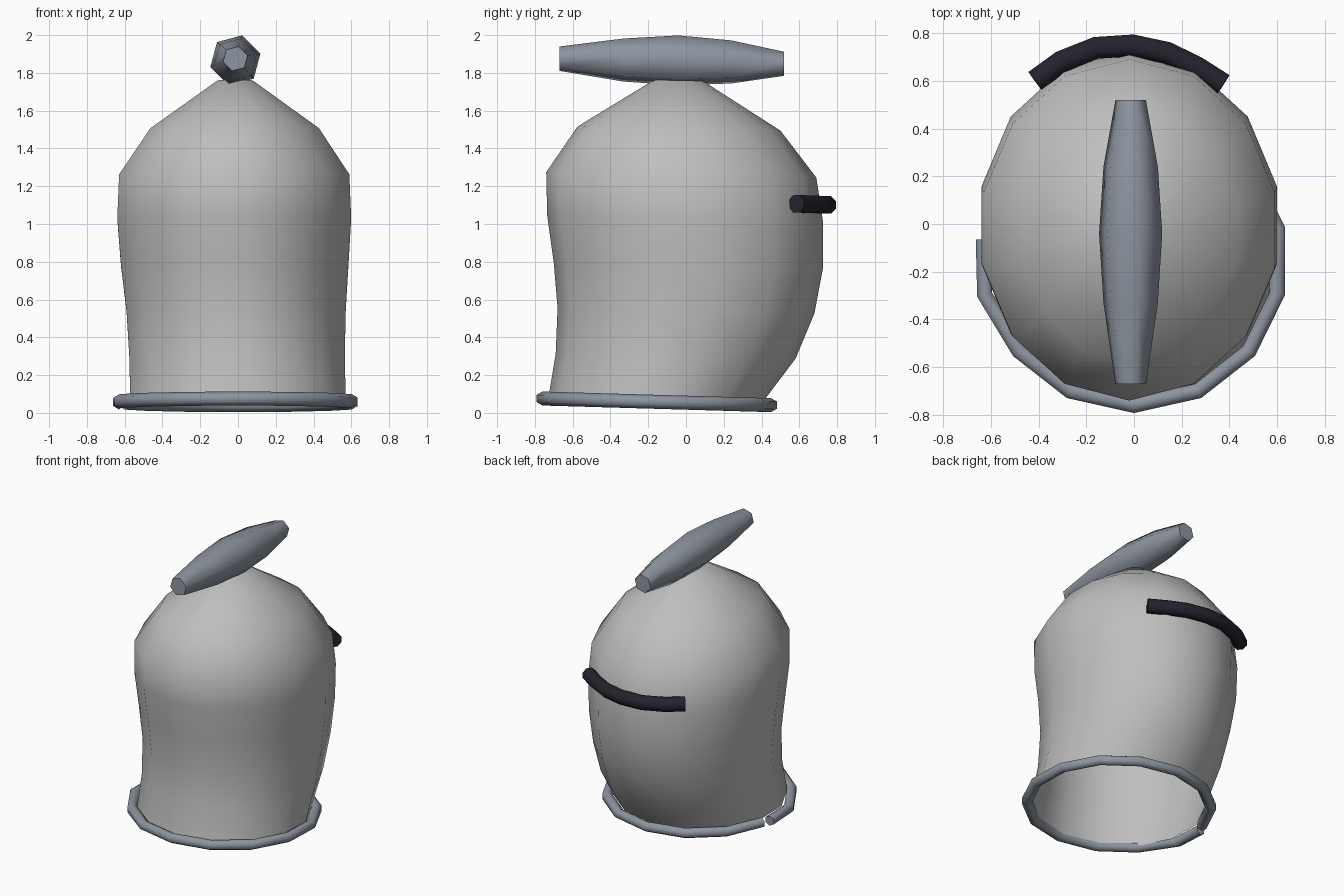
import bpy, bmesh, math
from mathutils import Vector

if "Cube" in bpy.data.objects:
    bpy.data.objects.remove(bpy.data.objects["Cube"])


def material(name, rgb):
    m = bpy.data.materials.new(name)
    m.use_nodes = True
    m.diffuse_color = (*rgb, 1)
    m.node_tree.nodes["Principled BSDF"].inputs["Base Color"].default_value = (*rgb, 1)
    return m


shell_grey = material("shell grey", (0.52, 0.52, 0.52))
trim_steel = material("blue grey steel", (0.27, 0.30, 0.35))
strap_black = material("strap black", (0.017, 0.017, 0.027))


def loft(name, rings, mat, cap_start=True, cap_end=True, sharp=75):
    """Skin a list of equal rings and shade the result smooth."""
    bm = bmesh.new()
    loops = [[bm.verts.new(p) for p in ring] for ring in rings]
    n = len(loops[0])
    for a, b in zip(loops, loops[1:]):
        for i in range(n):
            j = (i + 1) % n
            bm.faces.new((a[i], a[j], b[j], b[i]))
    if cap_start:
        bm.faces.new(loops[0][::-1])
    if cap_end:
        bm.faces.new(loops[-1])
    bmesh.ops.recalc_face_normals(bm, faces=bm.faces)
    mesh = bpy.data.meshes.new(name)
    bm.to_mesh(mesh)
    bm.free()
    mesh.materials.append(mat)
    ob = bpy.data.objects.new(name, mesh)
    bpy.context.collection.objects.link(ob)
    bpy.context.view_layer.objects.active = ob
    for o in bpy.context.selected_objects:
        o.select_set(False)
    ob.select_set(True)
    bpy.ops.object.shade_smooth_by_angle(angle=math.radians(sharp))
    return ob


def tube(name, path, radius, sides, mat):
    """Sweep an upright polygon section along a path."""
    path = [Vector(p) for p in path]
    rings = []
    for i, p in enumerate(path):
        along = path[min(i + 1, len(path) - 1)] - path[max(i - 1, 0)]
        along.normalize()
        out = along.cross(Vector((0, 0, 1))).normalized()
        up = out.cross(along)
        angles = [math.tau * (k + 0.5) / sides for k in range(sides)]
        rings.append([p + (out * math.cos(a) + up * math.sin(a)) * radius for a in angles])
    return loft(name, rings, mat)


# Shell: height, front y, back y, left x, right x of each slightly tilted ring
SEGMENTS = 14
profile = [
    (0.06, -0.73, 0.40, -0.585, 0.585),
    (0.30, -0.69, 0.58, -0.59, 0.58),
    (0.54, -0.68, 0.68, -0.605, 0.585),
    (0.78, -0.70, 0.725, -0.635, 0.60),
    (1.03, -0.735, 0.725, -0.655, 0.615),
    (1.26, -0.74, 0.69, -0.645, 0.605),
    (1.505, -0.575, 0.50, -0.475, 0.44),
    (1.76, -0.17, 0.09, -0.11, 0.08),
]
rings = []
for z, y0, y1, x0, x1 in profile:
    ring = []
    for k in range(SEGMENTS):
        a = math.tau * k / SEGMENTS
        dy = (y1 - y0) / 2 * math.cos(a)
        x = (x0 + x1) / 2 + (x1 - x0) / 2 * math.sin(a)
        ring.append((x, (y0 + y1) / 2 + dy, z - 0.02 * dy))
    rings.append(ring)
loft("helmet_shell", rings, shell_grey, cap_start=False)

# Rolled rim: an open loop whose last end laps over the first
path = []
for k in range(SEGMENTS + 1):
    a = math.tau * (k + 4) / SEGMENTS
    r = 0.605 + 0.025 * max(0, k - SEGMENTS + 2)
    if k == SEGMENTS:
        r = 0.625
        a -= 0.08
    y = -0.155 - r * math.cos(a)
    path.append((-r * 1.02 * math.sin(a), y, 0.054 - 0.029 * y))
path.reverse()
tube("bottom_rim", path, 0.037, 6, trim_steel)

# Dark band curving round the back
outline = [(-0.415, 0.60), (-0.305, 0.68), (-0.16, 0.738), (-0.005, 0.748),
           (0.14, 0.717), (0.265, 0.655), (0.375, 0.585)]
tube("back_band", [(x, y, 1.115 - 0.04 * (y - 0.4)) for x, y in outline],
     0.05, 8, strap_black)

# Crest: hexagonal spindle lying front to back
stations = [(-0.67, 1.875, 0.067), (-0.33, 1.868, 0.118), (-0.04, 1.866, 0.137),
            (0.24, 1.858, 0.118), (0.52, 1.848, 0.066)]
rings = []
for y, z, r in stations:
    angles = [math.radians(15 + 60 * k) for k in range(6)]
    rings.append([(-0.014 + r * math.cos(a), y, z + r * math.sin(a)) for a in angles])
loft("top_crest", rings, trim_steel)
